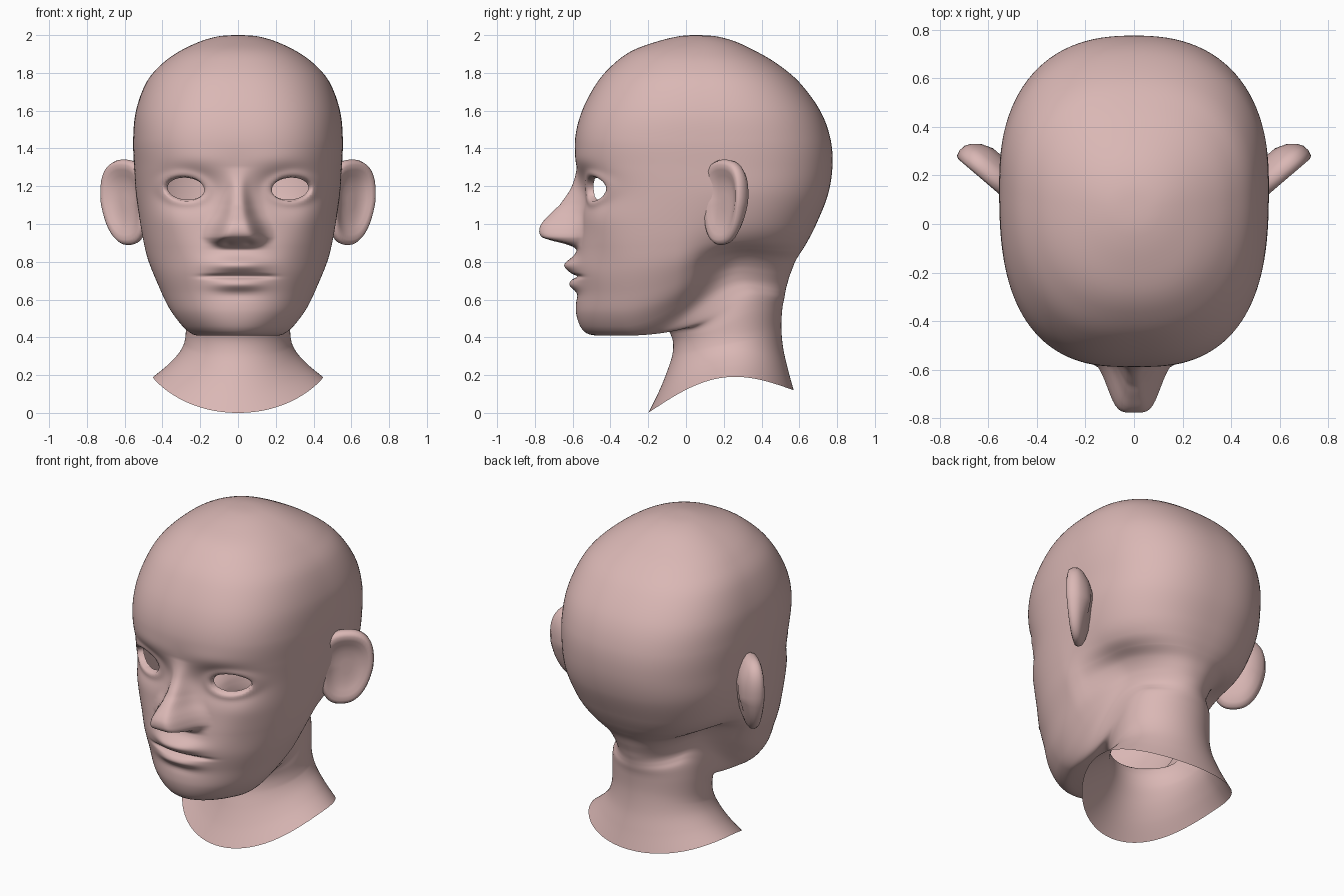
import bpy, bmesh, math
from mathutils import Vector

if "Cube" in bpy.data.objects:
    bpy.data.objects.remove(bpy.data.objects["Cube"])

skin = bpy.data.materials.new("skin")
skin.diffuse_color = (0.70, 0.475, 0.46, 1)
skin.use_nodes = True
skin.node_tree.nodes["Principled BSDF"].inputs["Base Color"].default_value = skin.diffuse_color


def finish(bm, name):
    bmesh.ops.recalc_face_normals(bm, faces=bm.faces[:])
    me = bpy.data.meshes.new(name)
    bm.to_mesh(me)
    bm.free()
    me.materials.append(skin)
    for p in me.polygons:
        p.use_smooth = True
    ob = bpy.data.objects.new(name, me)
    bpy.context.collection.objects.link(ob)
    return ob


def spline(p0, p1, p2, p3, t):
    return [0.5 * (2 * b + (c - a) * t + (2 * a - 5 * b + 4 * c - d) * t * t
                   + (3 * b - a - 3 * c + d) * t ** 3)
            for a, b, c, d in zip(p0, p1, p2, p3)]


def smooth(t):
    t = min(max(t, 0), 1)
    return t * t * (3 - 2 * t)


# Rings: z front, z back, y front, y back, half width, roundness, narrowing at the back
HEAD = [
    (2.0, 2.0, .04, .06, .01, 2.0, 0), (1.995, 1.995, -.03, .15, .095, 2.1, 0),
    (1.97, 1.97, -.14, .25, .19, 2.2, 0), (1.92, 1.92, -.28, .36, .30, 2.3, 0),
    (1.85, 1.85, -.38, .48, .40, 2.35, 0), (1.75, 1.75, -.47, .60, .485, 2.45, 0),
    (1.60, 1.60, -.55, .71, .54, 2.6, 0), (1.45, 1.45, -.587, .765, .555, 2.7, 0),
    (1.30, 1.30, -.578, .775, .55, 2.7, 0), (1.15, 1.15, -.555, .75, .54, 2.7, 0),
    (1.00, 1.00, -.56, .69, .52, 2.65, .03), (.88, .91, -.575, .645, .50, 2.55, .09),
    (.76, .85, -.59, .61, .475, 2.4, .18), (.64, .80, -.58, .58, .435, 2.3, .26),
    (.53, .75, -.582, .56, .39, 2.2, .26), (.45, .71, -.555, .545, .335, 2.1, .17)]
NECK = [
    (.415, .68, -.51, .537, .295, 2.0, .07), (.412, .655, -.43, .53, .275, 2.0, .02),
    (.425, .63, -.28, .525, .268, 2.0, 0), (.445, .60, -.12, .52, .27, 2.0, 0),
    (.40, .55, -.075, .51, .275, 2.0, 0), (.32, .45, -.07, .505, .28, 2.0, 0),
    (.22, .34, -.10, .515, .31, 2.0, 0), (.11, .23, -.145, .54, .37, 2.0, 0),
    (.0, .12, -.20, .57, .45, 2.0, 0)]
RINGS = HEAD + NECK

# Nose: height, projection, half width, edge sharpness
NOSE = [(1.30, 0, .06, 3), (1.20, .045, .05, 3), (1.10, .115, .06, 3.4),
        (1.05, .165, .072, 3.8), (1.00, .206, .095, 4.4), (.96, .213, .11, 5),
        (.93, .195, .117, 5.5), (.912, .14, .117, 6), (.895, .07, .115, 6),
        (.88, .025, .11, 5), (.862, 0, .10, 4)]
EYE_X, EYE_Z, EYE_W, EYE_H = .285, 1.187, .106, .066


def bump(x, z, cx, cz, sx, sz, p=2):
    return math.exp(-abs((x - cx) / sx) ** p - ((z - cz) / sz) ** 2)


def nose(x, z):
    for i in range(len(NOSE) - 1):
        hi, lo = NOSE[i], NOSE[i + 1]
        if lo[0] <= z <= hi[0]:
            a, b = NOSE[max(i - 1, 0)], NOSE[min(i + 2, len(NOSE) - 1)]
            _, h, s, p = spline(a, hi, lo, b, (hi[0] - z) / (hi[0] - lo[0]))
            return max(h, 0) * max(0, 1.06 / (1 + (x / s) ** p) - .06)
    return 0


def eye_radius(x, z):
    tilt = (abs(x) - EYE_X) * .06
    return math.hypot((abs(x) - EYE_X) / EYE_W, (z - EYE_Z - tilt) / EYE_H)


def relief(x, z):
    """Backward offset of the face surface for its features."""
    x = abs(x)
    d = -nose(x, z)
    d += .060 * bump(x, z, .26, 1.19, .14, .10)                  # eye socket
    d -= .018 * math.exp(-((eye_radius(x, z) - 1.1) / .35) ** 2)  # eyelids
    d -= .010 * bump(x, z, .22, 1.33, .17, .06)                  # brow
    d -= .056 * bump(x, z, 0, .782, .14, .042, 2.4)              # upper lip
    d -= .034 * bump(x, z, 0, .680, .13, .032, 2.4)              # lower lip
    d += .026 * bump(x, z, 0, .722, .18, .011, 4)                # mouth line
    d += .006 * bump(x, z, 0, .625, .12, .025)                   # chin crease
    d += .03 * bump(x, z, .055, .900, .026, .012)                # nostrils
    d -= .012 * bump(x, z, .38, 1.03, .10, .09)                  # cheekbone
    d += .010 * bump(x, z, .36, .80, .09, .10)                   # cheek hollow
    return d


def build_head():
    bm = bmesh.new()
    cols, rows, last = 180, [], len(RINGS) - 1
    for i in range(last):
        p = [RINGS[max(i - 1, 0)], RINGS[i], RINGS[i + 1], RINGS[min(i + 2, last)]]
        step = .006 if .7 < p[1][0] <= 1 else .01
        n = max(3, int(max(abs(p[1][0] - p[2][0]), .4 * abs(p[1][2] - p[2][2])) / step))
        rows += [spline(*p, k / n) for k in range(n)]
    rows.append(list(RINGS[-1]))
    grid = []
    for zf, zb, yf, yb, w, n, narrow in rows:
        yc = yf + .55 * (yb - yf)
        # the jaw rises towards the ear, the neck base slopes evenly
        steep = smooth((zb - .45) / .2)
        hump = .035 * steep * smooth((zb - zf) / .15)
        flare = .125 * min(max((.30 - zf) / .30, 0), 1)
        row = []
        for k in range(cols):
            u = 2 * math.pi * k / cols
            a = u - .55 * math.sin(u)          # more columns on the face
            s, c = math.sin(a), math.cos(a)
            depth = yc - yf if c > 0 else yb - yc
            e = n if c > 0 else min(n, 2.4)
            r = (abs(s / w) ** e + abs(c / depth) ** e) ** (-1 / e)
            x, y = r * s, yc - r * c
            t = min(max((y - yf) / (yb - yf), 0), 1)
            rise = steep * smooth((t - .2) / .6) + (1 - steep) * t
            z = zf + (zb - zf) * rise + flare * math.sin(math.pi * t)
            z += hump * bump(t, 0, .72, 0, .2, 1)
            x *= 1 - narrow * smooth((y + .05) / .32)
            if c > 0:
                y += relief(x, z)
            row.append(bm.verts.new((x, y, z)))
        grid.append(row)
    for r0, r1 in zip(grid, grid[1:]):
        for k in range(cols):
            j = (k + 1) % cols
            bm.faces.new((r0[k], r1[k], r1[j], r0[j]))
    bm.faces.new(grid[0])
    bm.normal_update()

    # Eye openings, trimmed to a clean oval
    def in_eye(f):
        c = f.calc_center_median()
        return c.y < -.2 and eye_radius(c.x, c.z) < 1
    hole = [f for f in bm.faces if in_eye(f)]
    bmesh.ops.delete(bm, geom=hole, context='FACES')
    rim = [e for e in bm.edges if e.is_boundary and e.verts[0].co.z > .8]
    for v in {v for e in rim for v in e.verts}:
        side = math.copysign(1, v.co.x)
        r = eye_radius(v.co.x, v.co.z)
        tilt = (abs(v.co.x) - EYE_X) * .06
        dx = (v.co.x - side * EYE_X) * (1 / r - 1)
        dz = (v.co.z - EYE_Z - tilt) * (1 / r - 1)
        nv = v.normal
        dy = -(nv.x * dx + nv.z * dz) / nv.y if abs(nv.y) > .2 else 0
        v.co += Vector((dx, dy, dz))

    # Eyelid thickness turned inwards
    res = bmesh.ops.extrude_edge_only(bm, edges=rim)
    for v in [g for g in res['geom'] if isinstance(g, bmesh.types.BMVert)]:
        side = math.copysign(1, v.co.x)
        v.co.x += (side * EYE_X - v.co.x) * .08 - side * .01
        v.co.z += (EYE_Z - v.co.z) * .12
        v.co.y += .03
    finish(bm, "head")


# Ear section from the bowl centre, over the rim, to the back: radius, offset
EAR = [(.2, -.002), (.42, 0), (.62, .012), (.76, .026), (.88, .032), (.96, .024),
       (1.0, .002), (.98, -.026), (.88, -.05), (.65, -.078), (.35, -.095)]


def build_ear(side, name):
    bm = bmesh.new()
    out, normal = Vector((.76, .65, 0)), Vector((.65, -.76, 0))
    centre, n, loops = Vector((.602, .205, 1.115)), 48, []
    for r, h in EAR:
        loop = []
        for k in range(n):
            a = 2 * math.pi * k / n
            s, c = math.sin(a), math.cos(a)
            q = (abs(s) ** 2.5 + abs(c) ** 2.5) ** (-1 / 2.5)   # squarish outline
            s, c = s * q, c * q
            low = max(0, -s)
            u = r * c * .15 * (1 + .12 * s) - .03 * low * r
            p = centre + out * u + normal * h * (1 - .3 * low) + Vector((0, 0, r * s * .226))
            loop.append(bm.verts.new((side * p.x, p.y, p.z)))
        loops.append(loop)
    for l0, l1 in zip(loops, loops[1:]):
        for k in range(n):
            j = (k + 1) % n
            bm.faces.new((l0[k], l0[j], l1[j], l1[k]))
    bm.faces.new(loops[0])
    bm.faces.new(loops[-1])
    finish(bm, name)


build_head()
build_ear(1, "left_ear")
build_ear(-1, "right_ear")
